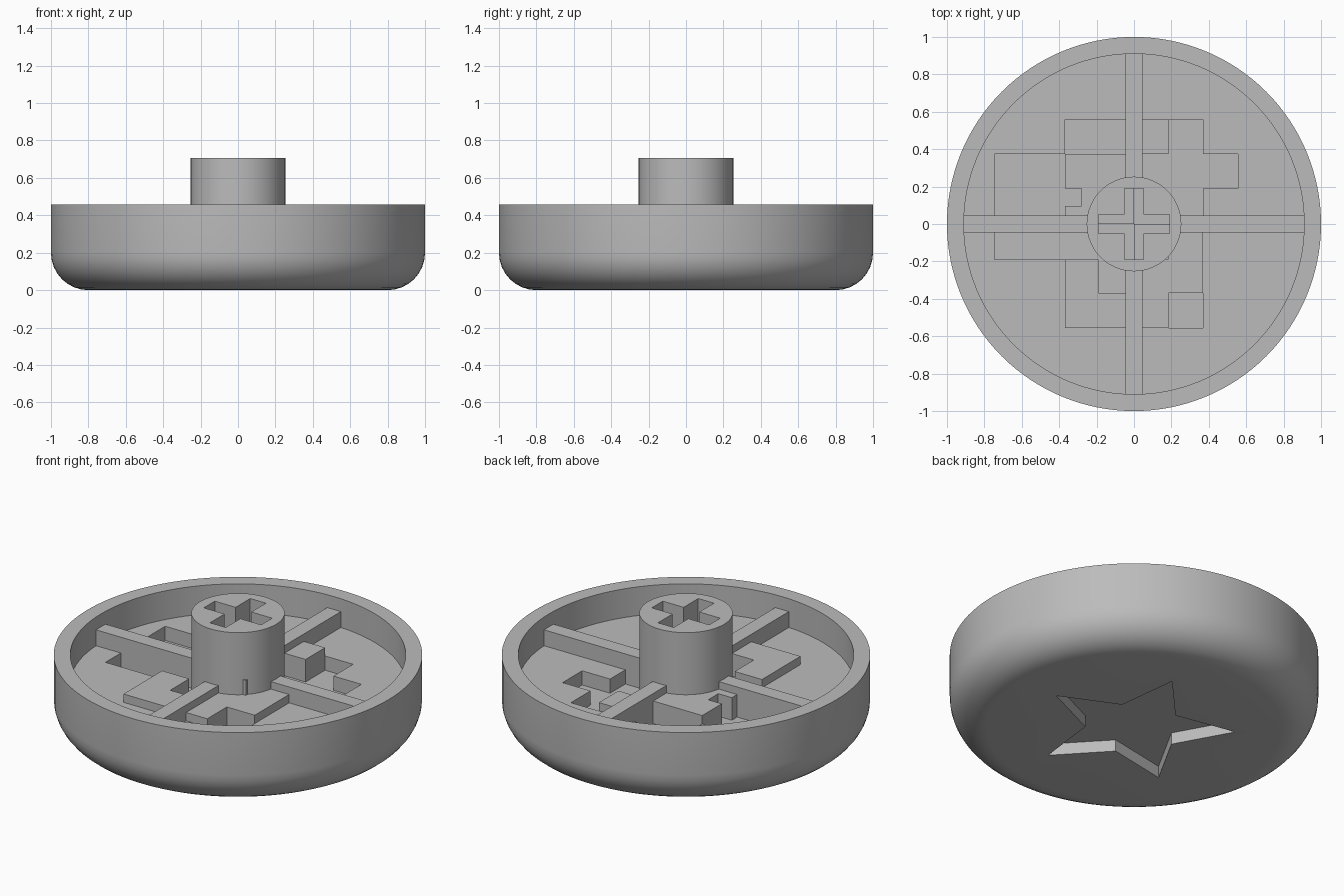
import bpy, bmesh, math

if "Cube" in bpy.data.objects:
    bpy.data.objects.remove(bpy.data.objects["Cube"])

FLOOR, SUNK, RAISED, RIM = 0.285, 0.20, 0.335, 0.457

grey = bpy.data.materials.new("plain_grey")
grey.diffuse_color = (0.5, 0.5, 0.5, 1)
grey.use_nodes = True
grey.node_tree.nodes["Principled BSDF"].inputs["Base Color"].default_value = grey.diffuse_color


def finish(name, bm):
    bmesh.ops.recalc_face_normals(bm, faces=bm.faces)
    me = bpy.data.meshes.new(name)
    bm.to_mesh(me)
    bm.free()
    me.materials.append(grey)
    ob = bpy.data.objects.new(name, me)
    bpy.context.collection.objects.link(ob)
    return ob


def prism(name, outline, z0, z1):
    bm = bmesh.new()
    face = bm.faces.new([bm.verts.new((x, y, z0)) for x, y in outline])
    ext = bmesh.ops.extrude_face_region(bm, geom=[face])
    for v in ext["geom"]:
        if isinstance(v, bmesh.types.BMVert):
            v.co.z = z1
    return finish(name, bm)


def rect(x0, y0, x1, y1):
    return [(x0, y0), (x1, y0), (x1, y1), (x0, y1)]


def lathe(name, profile, seg):
    # profile starts and ends on the axis
    bm = bmesh.new()
    rings = []
    for r, z in profile:
        if r == 0:
            rings.append([bm.verts.new((0, 0, z))] * seg)
        else:
            rings.append([bm.verts.new((r * math.cos(math.tau * i / seg),
                                        r * math.sin(math.tau * i / seg), z)) for i in range(seg)])
    for a, b in zip(rings, rings[1:]):
        for i in range(seg):
            j = (i + 1) % seg
            bm.faces.new(list(dict.fromkeys((a[i], a[j], b[j], b[i]))))
    return finish(name, bm)


def cut(target, cutter):
    cutter.hide_render = True
    cutter.hide_set(True)
    mod = target.modifiers.new(cutter.name, 'BOOLEAN')
    mod.operation, mod.solver, mod.object = 'DIFFERENCE', 'EXACT', cutter


def apply_and_smooth(ob):
    bpy.ops.object.select_all(action='DESELECT')
    bpy.context.view_layer.objects.active = ob
    ob.select_set(True)
    for m in list(ob.modifiers):
        bpy.ops.object.modifier_apply(modifier=m.name)
    bpy.ops.object.shade_smooth_by_angle(angle=math.radians(30))


# round shell with a rounded lower edge and a hollow top
fillet = [(0.8 + 0.2 * math.sin(a), 0.2 - 0.2 * math.cos(a))
          for a in (math.radians(11.25 * i) for i in range(9))]
shell = lathe("shell", [(0, 0)] + fillet +
              [(1, RIM), (0.91, RIM), (0.91, FLOOR), (0, FLOOR)], 128)

# star pressed into the underside
star = []
for i in range(10):
    r = 0.265 if i % 2 else 0.55
    star.append((r * math.cos(math.pi * i / 5), r * math.sin(math.pi * i / 5)))
cut(shell, prism("star_cutter", star, -0.1, 0.07))

# stepped pockets sunk into the inner floor
pockets = [
    [(0, 0), (.37, 0), (.37, .19), (.555, .19), (.555, .375), (.37, .375),
     (.37, .56), (.185, .56), (.185, .375), (0, .375)],
    [(-.745, -.19), (-.19, -.19), (-.19, -.37), (0, -.37), (0, 0), (-.37, 0), (-.37, .095),
     (-.28, .095), (-.28, .19), (-.37, .19), (-.37, .375), (-.745, .375)],
    rect(-.37, .375, 0, .56),
    rect(.185, -.555, .37, -.37),
]
for i, p in enumerate(pockets):
    cut(shell, prism(f"pocket_cutter_{i}", p, SUNK, 0.4))
apply_and_smooth(shell)

# raised pads on the inner floor
pads = [
    [(-.37, 0), (0, 0), (0, .375), (-.37, .375), (-.37, .19), (-.28, .19), (-.28, .095), (-.37, .095)],
    rect(0, .375, .185, .56),
    [(-.37, -.555), (0, -.555), (0, -.37), (-.19, -.37), (-.19, -.19), (-.37, -.19)],
    [(0, -.555), (.185, -.555), (.185, -.37), (.37, -.37), (.37, 0), (0, 0)],
]
for i, p in enumerate(pads):
    prism(f"raised_pad_{i}", p, FLOOR, RAISED)

# four ribs from the stem to the wall
prism("rib_right", rect(.22, -.045, .912, .045), SUNK, 0.38)
prism("rib_left", rect(-.912, -.045, -.22, .045), SUNK, 0.38)
prism("rib_back", rect(-.045, .22, .045, .912), SUNK, 0.38)
prism("rib_front", rect(-.045, -.912, .045, -.22), SUNK, 0.38)

# central stem with a cross socket, and the small block at its foot
stem = lathe("stem", [(0, SUNK), (0.253, SUNK), (0.253, 0.707), (0, 0.707)], 64)
w, l = 0.052, 0.19
cross = [(w, w), (w, l), (-w, l), (-w, w), (-l, w), (-l, -w),
         (-w, -w), (-w, -l), (w, -l), (w, -w), (l, -w), (l, w)]
cut(stem, prism("cross_cutter", cross, FLOOR, 0.8))
apply_and_smooth(stem)
prism("stem_foot", [(.1, -.19), (.185, -.19), (.185, -.1)], FLOOR, 0.425)
